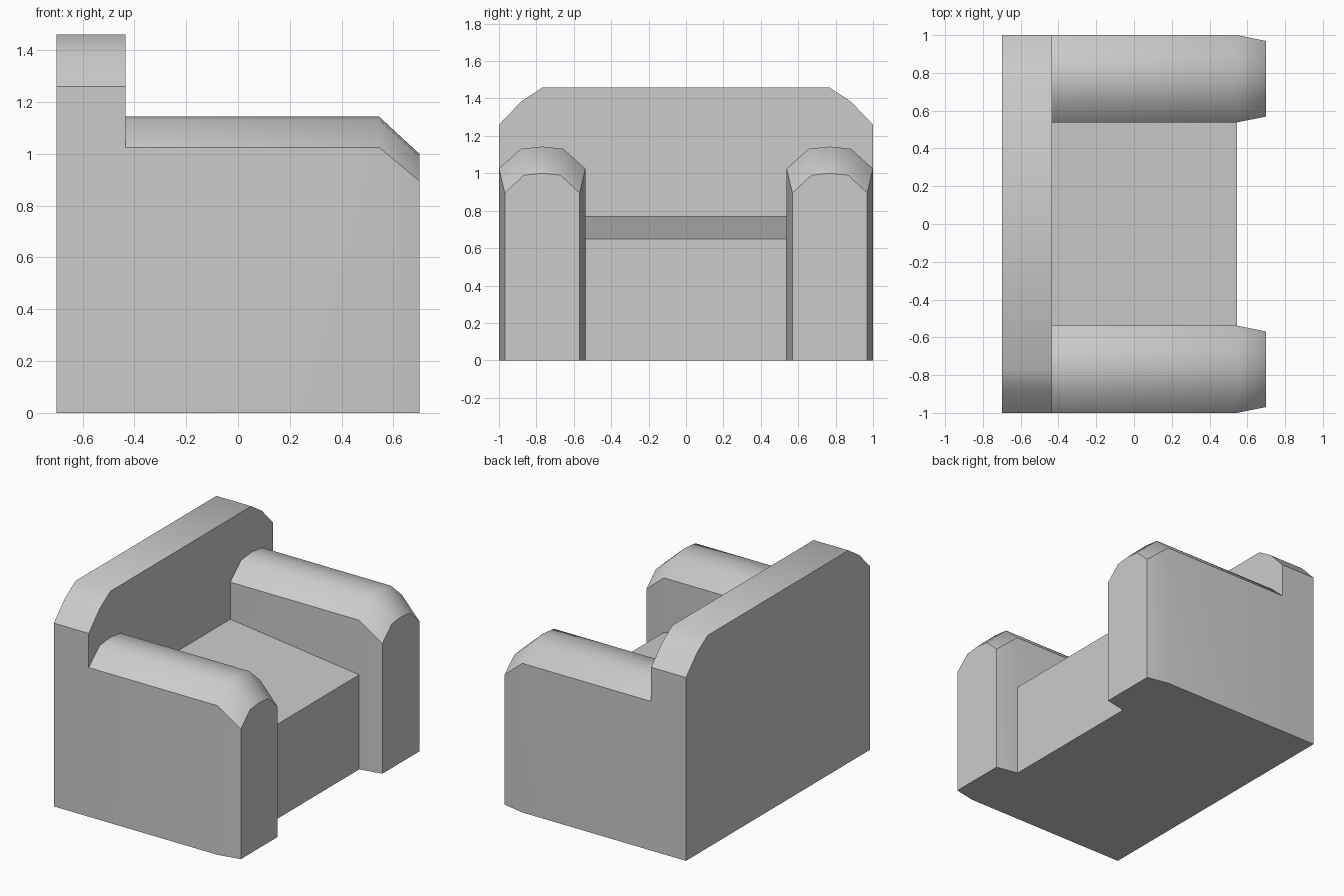
import bpy, bmesh, math

if "Cube" in bpy.data.objects:
    bpy.data.objects.remove(bpy.data.objects["Cube"])


def loft(name, sections, smooth_angle=None):
    """Closed solid through matching rings of points."""
    bm = bmesh.new()
    rings = [[bm.verts.new(p) for p in s] for s in sections]
    n = len(rings[0])
    for a, b in zip(rings, rings[1:]):
        for i in range(n):
            j = (i + 1) % n
            bm.faces.new((a[i], a[j], b[j], b[i]))
    bm.faces.new(rings[0])
    bm.faces.new(rings[-1])
    bmesh.ops.recalc_face_normals(bm, faces=bm.faces)
    mesh = bpy.data.meshes.new(name)
    bm.to_mesh(mesh)
    bm.free()
    obj = bpy.data.objects.new(name, mesh)
    bpy.context.collection.objects.link(obj)
    if smooth_angle:
        bpy.ops.object.select_all(action='DESELECT')
        obj.select_set(True)
        bpy.context.view_layer.objects.active = obj
        bpy.ops.object.shade_smooth_by_angle(angle=math.radians(smooth_angle))
    return obj


BACK_X, JOIN_X, SEAT_X, FRONT_X = -0.70, -0.435, 0.545, 0.70
ARM_IN, ARM_MID = 0.538, 0.769

# Backrest: full-width slab with rounded top corners
half = [(1, 0), (1, 1.26), (0.88, 1.385), (0.765, 1.46)]
outline = half + [(-y, z) for y, z in reversed(half)]
loft("backrest", [[(x, y, z) for y, z in outline] for x in (BACK_X, JOIN_X)], 35)


# Armrests: rounded top, narrowing and dropping at the front
def arm_section(x, w, side, shoulder, top):
    half = [(w, 0), (w, side), (w * 0.49, shoulder)]
    pts = half + [(0, top)] + [(-y, z) for y, z in reversed(half)]
    return [(x, ARM_MID + y, z) for y, z in pts]


arms = loft("armrests", [
    arm_section(JOIN_X, 0.231, 1.025, 1.131, 1.143),
    arm_section(SEAT_X, 0.231, 1.025, 1.131, 1.143),
    arm_section(FRONT_X, 0.200, 0.895, 0.99, 1.0),
], 45)
mirror = arms.modifiers.new("Mirror", 'MIRROR')
mirror.use_axis = (False, True, False)

# Seat: solid block between the arms, sloping down to the front
seat_side = [(JOIN_X, 0), (SEAT_X, 0), (SEAT_X, 0.65), (JOIN_X, 0.77)]
loft("seat", [[(x, y, z) for x, z in seat_side] for y in (-ARM_IN, ARM_IN)])
